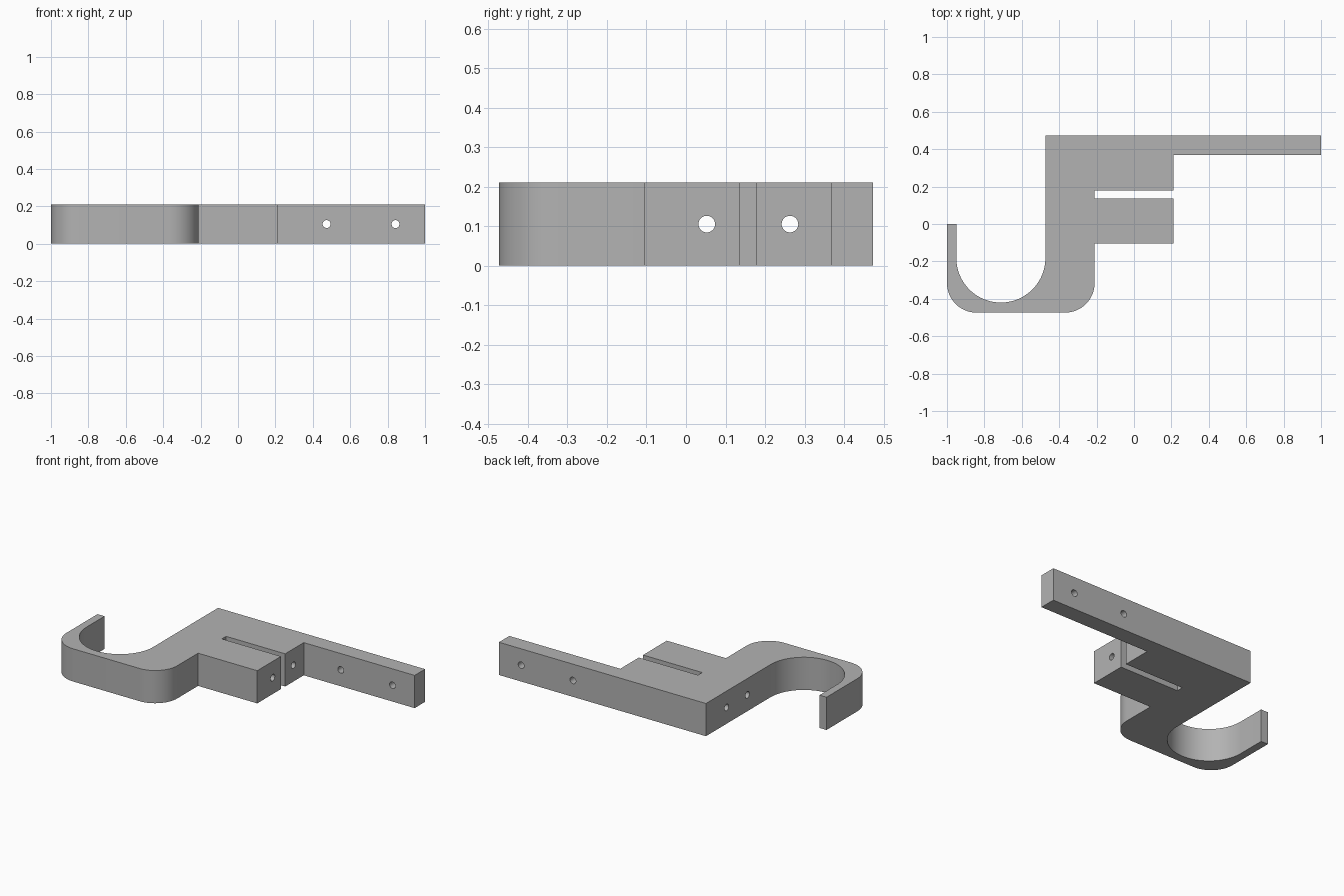
import bpy, bmesh
from math import sin, cos, pi, radians
from mathutils import Matrix

cube = bpy.data.objects.get("Cube")
if cube:
    bpy.data.objects.remove(cube, do_unlink=True)

MM = 2 / 95          # modelling unit
HEIGHT = 10 * MM
EDGE = 22.5 * MM     # half depth

grey = bpy.data.materials.new("plain grey")
grey.use_nodes = True
grey.diffuse_color = (0.45, 0.45, 0.45, 1)
grey.node_tree.nodes["Principled BSDF"].inputs["Base Color"].default_value = (0.45, 0.45, 0.45, 1)


def arc(cx, cy, r, start, end, steps):
    angles = [radians(start + (end - start) * i / steps) for i in range(steps + 1)]
    return [(cx + r * cos(a), cy + r * sin(a)) for a in angles]


def new_object(name, bm):
    bmesh.ops.recalc_face_normals(bm, faces=bm.faces)
    mesh = bpy.data.meshes.new(name)
    bm.to_mesh(mesh)
    bm.free()
    mesh.materials.append(grey)
    obj = bpy.data.objects.new(name, mesh)
    bpy.context.collection.objects.link(obj)
    return obj


# Bracket outline: arm, slotted clamp block, rounded base and hook
left, tip, body, block = -1.0, -0.95, -10 * MM, 10 * MM
inner = -EDGE
bowl_r = (inner - tip) / 2
bowl_y = -0.42 + bowl_r
round_r = 7.5 * MM
outline = [(inner, EDGE), (1, EDGE), (1, 0.368), (block, 0.368),
           (block, 0.179), (body, 0.179), (body, 0.136), (block, 0.136),
           (block, -5 * MM), (body, -5 * MM)]
outline += arc(body - round_r, -EDGE + round_r, round_r, 0, -90, 16)
outline += arc(left + round_r, -EDGE + round_r, round_r, -90, -180, 16)
outline += [(left, 0), (tip, 0)]
outline += arc(tip + bowl_r, bowl_y, bowl_r, 180, 360, 40)

bm = bmesh.new()
base = bm.faces.new([bm.verts.new((x, y, 0)) for x, y in outline])
sides = bmesh.ops.extrude_face_region(bm, geom=[base])
top = [v for v in sides["geom"] if isinstance(v, bmesh.types.BMVert)]
bmesh.ops.translate(bm, verts=top, vec=(0, 0, HEIGHT))
bracket = new_object("hook_bracket", bm)

# Screw holes: two across the clamp, two through the arm
bm = bmesh.new()
holes = [((0, y, HEIGHT / 2), "Y") for y in (2.5 * MM, 12.5 * MM)]
holes += [((x, 0.42, HEIGHT / 2), "X") for x in (22.5 * MM, 40 * MM)]
for centre, axis in holes:
    bmesh.ops.create_cone(bm, cap_ends=True, segments=32, radius1=MM, radius2=MM,
                          depth=1.4 if axis == "Y" else 0.3,
                          matrix=Matrix.Translation(centre) @ Matrix.Rotation(pi / 2, 4, axis))
cutter = new_object("screw_hole_cutter", bm)
cutter.hide_render = True

cut = bracket.modifiers.new("screw holes", "BOOLEAN")
cut.operation = "DIFFERENCE"
cut.solver = "EXACT"
cut.object = cutter
bpy.context.view_layer.objects.active = bracket
bracket.select_set(True)
bpy.ops.object.modifier_apply(modifier=cut.name)
bpy.data.objects.remove(cutter, do_unlink=True)

bpy.ops.object.shade_smooth_by_angle(angle=radians(30))
